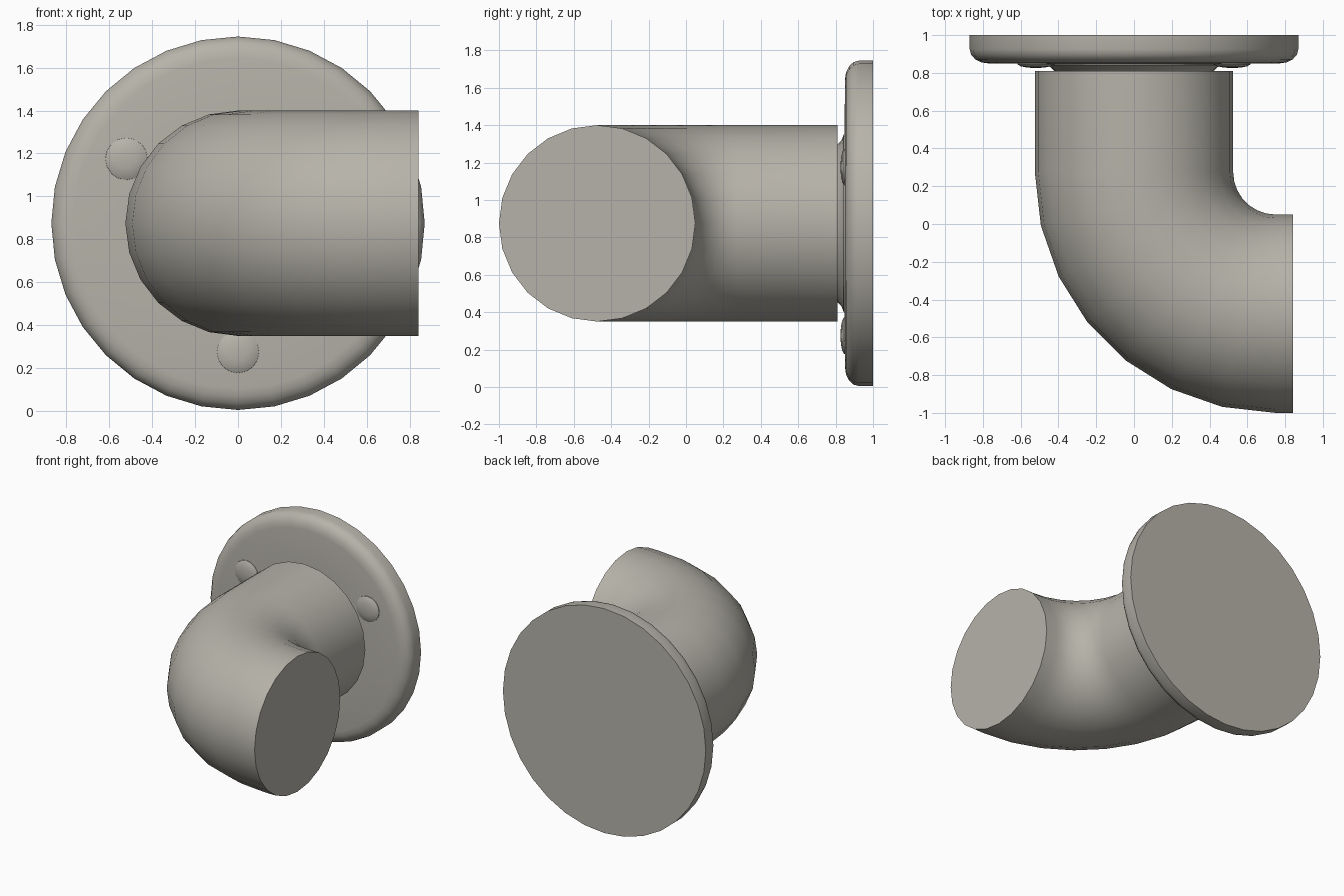
import bpy, bmesh, math
from mathutils import Vector

if "Cube" in bpy.data.objects:
    bpy.data.objects.remove(bpy.data.objects["Cube"])

ZC = 0.875          # height of the flange and pipe axis
metal = bpy.data.materials.new("warm_grey_metal")
metal.diffuse_color = (0.47, 0.45, 0.40, 1)
metal.use_nodes = True
metal.node_tree.nodes["Principled BSDF"].inputs["Base Color"].default_value = metal.diffuse_color


def skin(name, rings):
    """Join rings of points into a closed, capped tube."""
    bm = bmesh.new()
    loops = [[bm.verts.new(p) for p in ring] for ring in rings]
    n = len(loops[0])
    for a, b in zip(loops, loops[1:]):
        for i in range(n):
            j = (i + 1) % n
            bm.faces.new((a[i], a[j], b[j], b[i]))
    bm.faces.new(loops[0])
    bm.faces.new(loops[-1])
    bmesh.ops.recalc_face_normals(bm, faces=bm.faces)
    mesh = bpy.data.meshes.new(name)
    bm.to_mesh(mesh)
    bm.free()
    mesh.materials.append(metal)
    obj = bpy.data.objects.new(name, mesh)
    bpy.context.collection.objects.link(obj)
    bpy.ops.object.select_all(action='DESELECT')
    obj.select_set(True)
    bpy.context.view_layer.objects.active = obj
    bpy.ops.object.shade_smooth_by_angle(angle=math.radians(40))
    return obj


def circle(centre, side, radius, n):
    """Ring spanned by a horizontal side direction and the z axis."""
    return [Vector(centre) + radius * (math.cos(t) * Vector(side) + math.sin(t) * Vector((0, 0, 1)))
            for t in (2 * math.pi * i / n for i in range(n))]


def lathe_y(name, profile, n, x=0, z=ZC):
    """Turn (radius, y) points around an axis along y."""
    return skin(name, [circle((x, y, z), (1, 0, 0), r, n) for r, y in profile])


# Wall flange with a rounded front rim
rim = [(0.77 + 0.10 * math.cos(a), 0.925 - 0.075 * math.sin(a))
       for a in (math.radians(d) for d in (0, 22.5, 45, 67.5, 90))]
lathe_y("wall_flange", [(0.87, 1.0)] + rim + [(0.45, 0.847)], 32)

# Tapered neck between flange and pipe
lathe_y("neck", [(0.48, 0.86), (0.475, 0.843), (0.445, 0.832), (0.41, 0.80)], 32)

# Elbow pipe: straight, quarter bend, short straight
BEND, BX, BY = 0.75, 0.75, 0.275
rings = [circle((0, 0.81, ZC), (1, 0, 0), 0.525, 24)]
for k in range(8):
    a = math.pi / 2 * k / 7
    side = (math.cos(a), math.sin(a), 0)
    rings.append(circle((BX - BEND * side[0], BY - BEND * side[1], ZC), side, 0.525, 24))
rings.append(circle((0.842, BY - BEND, ZC), (0, 1, 0), 0.525, 24))
skin("elbow_pipe", rings)

# Three domed screw heads on the flange face
for deg in (30, 150, 270):
    a = math.radians(deg)
    lathe_y("screw_head", [(0.10, 0.86), (0.098, 0.845), (0.08, 0.835), (0.045, 0.828), (0.01, 0.826)],
            16, 0.6 * math.cos(a), ZC + 0.6 * math.sin(a))
